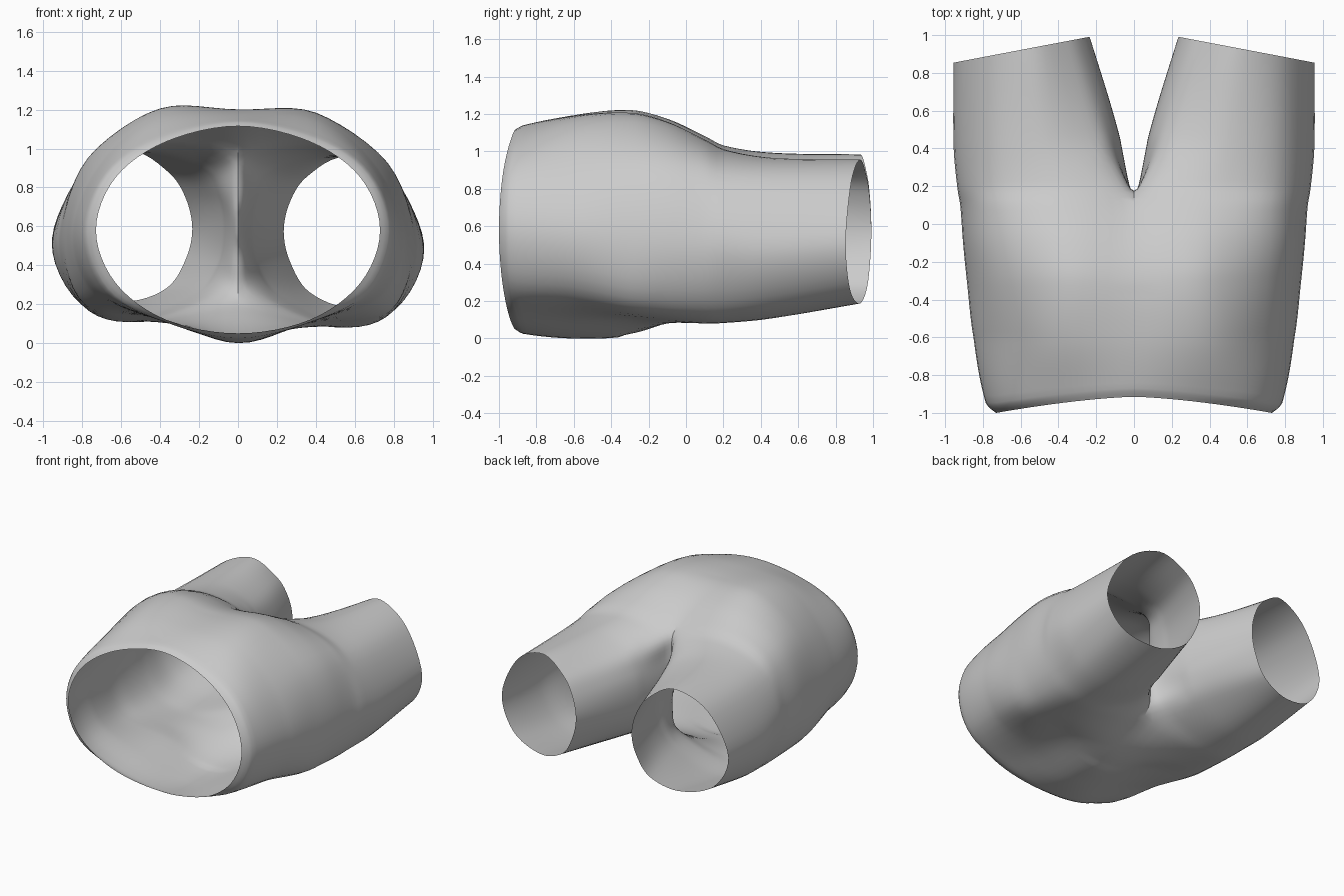
import bpy, bmesh

if "Cube" in bpy.data.objects:
    bpy.data.objects.remove(bpy.data.objects["Cube"])

# Half cross-sections (x, z): centre top, round the outside, to centre bottom
body = {
    -0.915: [(0, 1.115), (.37, 1.035), (.63, .85), (.73, .58), (.63, .31), (.37, .12), (0, .05)],
    -0.87: [(0, 1.14), (.41, 1.055), (.675, .87), (.785, .57), (.675, .27), (.38, .11), (0, .025)],
    -0.60: [(0, 1.19), (.42, 1.155), (.72, .90), (.85, .55), (.73, .24), (.35, .105), (0, .0)],
    -0.30: [(0, 1.195), (.40, 1.195), (.75, .94), (.885, .53), (.78, .19), (.38, .11), (0, .015)],
}
# Leg sections: the same, plus three points back up the inner thigh
legs = {
    -0.10: [(0, 1.13), (.40, 1.155), (.77, .94), (.905, .52), (.79, .18), (.46, .10), (0, .09),
            (-.15, .15), (-.11, .6), (-.15, 1.08)],
    0.10: [(0, 1.01), (.40, 1.07), (.77, .92), (.92, .52), (.80, .18), (.50, .095), (0, .22),
           (-.03, .36), (-.005, .6), (-.03, .86)],
    0.20: [(.06, .95), (.42, 1.02), (.78, .89), (.935, .52), (.80, .18), (.51, .10), (.09, .26),
           (.04, .42), (.025, .6), (.04, .78)],
    0.45: [(.21, .90), (.50, .98), (.80, .86), (.955, .50), (.82, .20), (.53, .12), (.23, .25),
           (.11, .4), (.08, .58), (.11, .76)],
    0.95: [(.36, .87), (.55, .97), (.80, .85), (.955, .53), (.84, .28), (.58, .20), (.37, .27),
           (.27, .42), (.235, .58), (.27, .74)],
}


def clamp(v):
    return max(0.0, min(1.0, v))


def hermite(ts, vs, t):
    """Smooth curve through the values vs at positions ts."""
    k = max(i for i in range(len(ts) - 1) if ts[i] <= t + 1e-9)

    def slope(i):
        a, b = max(i - 1, 0), min(i + 1, len(ts) - 1)
        return (vs[b] - vs[a]) / (ts[b] - ts[a])
    h = ts[k + 1] - ts[k]
    u = (t - ts[k]) / h
    return ((2*u**3 - 3*u*u + 1) * vs[k] + (u**3 - 2*u*u + u) * h * slope(k)
            + (3*u*u - 2*u**3) * vs[k+1] + (u**3 - u*u) * h * slope(k + 1))


def closed_ring(pts, per=6):
    n = len(pts)
    ext = pts[-2:] + pts + pts[:3]
    ts = list(range(-2, n + 3))
    return [tuple(hermite(ts, [p[c] for p in ext], i / per) for c in (0, 1))
            for i in range(n * per)]


# Body sections get mirrored inner points so the centre line stays smooth
sections = dict(legs)
for y, p in body.items():
    sections[y] = p + [(-p[5][0], p[5][1]), (-.5, p[3][1]), (-p[1][0], p[1][1])]
ys = sorted(sections)
stations = []
for a, b in zip(ys, ys[1:]):
    n = max(3, round((b - a) / 0.03))
    stations += [a + (b - a) * i / n for i in range(n)]
stations.append(ys[-1])

# Loft one half of the shorts
bm = bmesh.new()
rings = []
for y in stations:
    ctrl = [tuple(hermite(ys, [sections[k][j][c] for k in ys], y) for c in (0, 1))
            for j in range(10)]
    ring = []
    for x, z in closed_ring(ctrl):
        x = x if x > .003 else 0.0
        waist = clamp((-.6 - y) / .3) * -.085 * min((x / .73) ** 1.5, 1.0)
        hem = clamp((y - .1) / .85) * (.04 - .19 * (x - .24))
        ring.append(bm.verts.new((x, y + waist + hem, max(z, 0.0))))
    rings.append(ring)
for r, s in zip(rings, rings[1:]):
    for i in range(len(r)):
        j = (i + 1) % len(r)
        quad = (r[i], s[i], s[j], r[j])
        # Nothing is built on the centre plane, so the body stays hollow
        if max(v.co.x for v in quad) > 1e-4:
            bm.faces.new(quad)
bmesh.ops.delete(bm, geom=[v for v in bm.verts if not v.link_faces], context='VERTS')

# Mirror to the other side and weld the seam
copy = bmesh.ops.duplicate(bm, geom=bm.verts[:] + bm.edges[:] + bm.faces[:])["geom"]
for v in copy:
    if isinstance(v, bmesh.types.BMVert):
        v.co.x *= -1
bmesh.ops.reverse_faces(bm, faces=[f for f in copy if isinstance(f, bmesh.types.BMFace)])
bmesh.ops.remove_doubles(bm, verts=bm.verts[:], dist=1e-3)

# Soften the crotch saddle
saddle = [v for v in bm.verts if abs(v.co.x) < .16 and -.35 < v.co.y < .42]
for _ in range(8):
    bmesh.ops.smooth_vert(bm, verts=saddle, factor=.5,
                          use_axis_x=True, use_axis_y=True, use_axis_z=True)

# The left leg sits slightly higher than the right
for v in bm.verts:
    side = max(-1.0, min(1.0, v.co.x / .5))
    v.co.z -= .014 * side * clamp((v.co.y + .8) / .5)
bmesh.ops.recalc_face_normals(bm, faces=bm.faces[:])

mesh = bpy.data.meshes.new("shorts")
bm.to_mesh(mesh)
bm.free()
shorts = bpy.data.objects.new("shorts", mesh)
bpy.context.collection.objects.link(shorts)
bpy.context.view_layer.objects.active = shorts
shorts.select_set(True)
bpy.ops.object.shade_smooth_by_angle()
